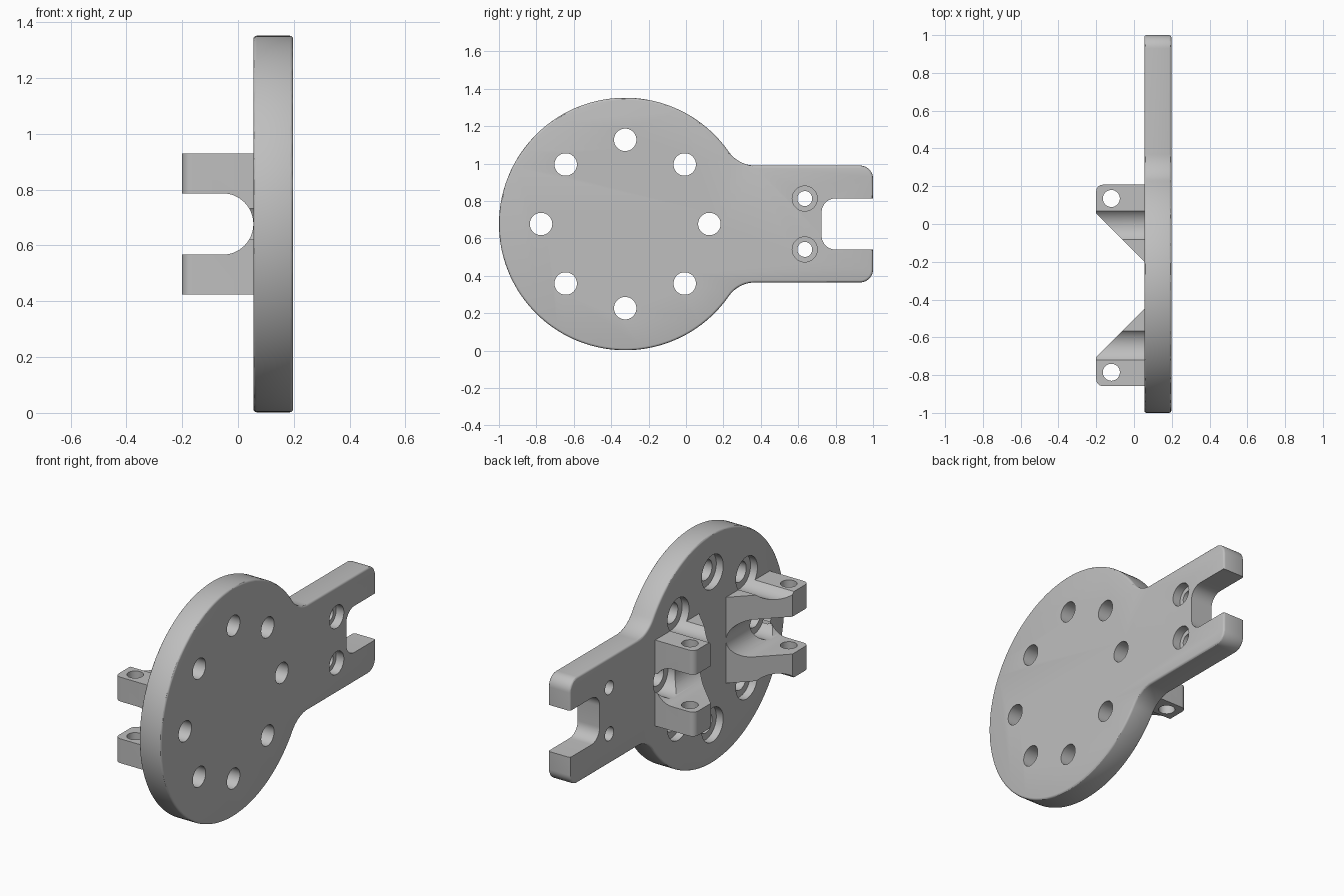
import bpy, bmesh
from math import pi, cos, sin, atan2, sqrt, radians

cube = bpy.data.objects.get("Cube")
if cube:
    bpy.data.objects.remove(cube, do_unlink=True)

grey = bpy.data.materials.new("plain grey")
grey.use_nodes = True
colour = (0.52, 0.52, 0.52, 1)
grey.diffuse_color = colour
grey.node_tree.nodes["Principled BSDF"].inputs["Base Color"].default_value = colour

# Main dimensions
CY, CZ, R = -0.325, 0.677, 0.675      # disc centre and radius
BACK, FACE = 0.055, 0.198             # plate faces along x
ARM, FILLET, CORNER = 0.3125, 0.172, 0.07


def arc(cx, cy, r, start, end, steps):
    return [(cx + r * cos(start + (end - start) * i / steps),
             cy + r * sin(start + (end - start) * i / steps)) for i in range(steps + 1)]


def circle(cx, cy, r, steps=48):
    return arc(cx, cy, r, 0, 2 * pi, steps)[:-1]


# Extrude a 2D profile along one axis; the profile uses the other two in order
def prism(name, profile, axis, lo, hi, bevel=0):
    bm = bmesh.new()

    def place(p, t):
        co = list(p)
        co.insert("xyz".index(axis), t)
        return bm.verts.new(co)
    rings = [[place(p, t) for p in profile] for t in (lo, hi)]
    caps = [bm.faces.new(ring) for ring in rings]
    n = len(profile)
    for i in range(n):
        j = (i + 1) % n
        bm.faces.new((rings[0][i], rings[0][j], rings[1][j], rings[1][i]))
    bmesh.ops.recalc_face_normals(bm, faces=bm.faces)
    if bevel:
        rim = [e for cap in caps for e in cap.edges]
        bmesh.ops.bevel(bm, geom=rim, offset=bevel, segments=3, profile=0.5, affect='EDGES')
    mesh = bpy.data.meshes.new(name)
    bm.to_mesh(mesh)
    bm.free()
    mesh.materials.append(grey)
    obj = bpy.data.objects.new(name, mesh)
    bpy.context.collection.objects.link(obj)
    return obj


def activate(obj):
    bpy.ops.object.select_all(action='DESELECT')
    obj.select_set(True)
    bpy.context.view_layer.objects.active = obj


def cut(obj, *cutter_shape):
    cutter = prism("cutter", *cutter_shape)
    cutter.hide_render = True
    mod = obj.modifiers.new("cut", 'BOOLEAN')
    mod.operation, mod.solver, mod.object = 'DIFFERENCE', 'EXACT', cutter
    activate(obj)
    bpy.ops.object.modifier_apply(modifier=mod.name)
    bpy.data.objects.remove(cutter, do_unlink=True)


# Plate: disc blended into a straight arm
reach = sqrt((R + FILLET) ** 2 - (ARM + FILLET) ** 2)
blend = atan2(ARM + FILLET, reach)
upper = arc(0, 0, R, pi, blend, 64)
upper += arc(reach, ARM + FILLET, FILLET, blend + pi, 1.5 * pi, 12)[1:]
upper += arc(1 - CORNER - CY, ARM - CORNER, CORNER, pi / 2, 0, 10)
lower = [(y, -z) for y, z in reversed(upper[1:])]
plate = prism("disc_plate", [(CY + y, CZ + z) for y, z in upper + lower],
              'x', BACK, FACE, 0.012)

# Fork slot in the end of the arm
half, slot_y, r = 0.137, 0.725, 0.075
slot = [(1.1, half)] + arc(slot_y + r, half - r, r, pi / 2, pi, 10)
slot += [(y, -z) for y, z in reversed(slot)]
cut(plate, [(y, CZ + z) for y, z in slot], 'x', -0.1, 0.4)

# Counterbored screw holes in the arm
for side in (-1, 1):
    z = CZ + side * 0.136
    cut(plate, circle(0.635, z, 0.067), 'x', FACE - 0.05, 0.4)
    cut(plate, circle(0.635, z, 0.04), 'x', -0.1, 0.4)

# Ring of holes, counterbored from the bracket side
ring = [(CY + 0.45 * cos(i * pi / 4), CZ + 0.45 * sin(i * pi / 4)) for i in range(8)]
for y, z in ring:
    cut(plate, circle(y, z, 0.1), 'x', -0.4, BACK + 0.045)
    cut(plate, circle(y, z, 0.06), 'x', -0.4, 0.4)

# Two mirrored clevis brackets
brackets = []
for side, name in ((1, "rear_bracket"), (-1, "front_bracket")):
    outer, tip, root, r = 0.533, 0.38, 0.125, 0.035
    profile = [(BACK + 0.01, root - 0.01), (-0.2, tip)]
    profile += arc(-0.2 + r, outer - r, r, pi, pi / 2, 8)
    profile += [(BACK + 0.01, outer)]
    bracket = prism(name, [(x, CY + side * y) for x, y in profile],
                    'z', CZ - 0.253, CZ + 0.253)
    # Round-bottomed slot between the two lugs
    gap = 0.11
    channel = [(-0.4, CZ - gap)] + arc(BACK - gap, CZ, gap, -pi / 2, pi / 2, 32)
    channel += [(-0.4, CZ + gap)]
    # The channel profile is x, z and runs along y
    cut(bracket, channel, 'y', -1.2, 1.2)
    # Pin hole through both lugs
    cut(bracket, circle(-0.12, CY + side * 0.46, 0.045), 'z', -0.1, 1.6)
    # Clearance for the plate's counterbores
    for y, z in ring:
        if (y - CY) * side > 0.1:
            cut(bracket, circle(y, z, 0.1), 'x', -0.4, BACK + 0.045)
    brackets.append(bracket)

for obj in [plate] + brackets:
    activate(obj)
    bpy.ops.object.shade_smooth_by_angle(angle=radians(30))
